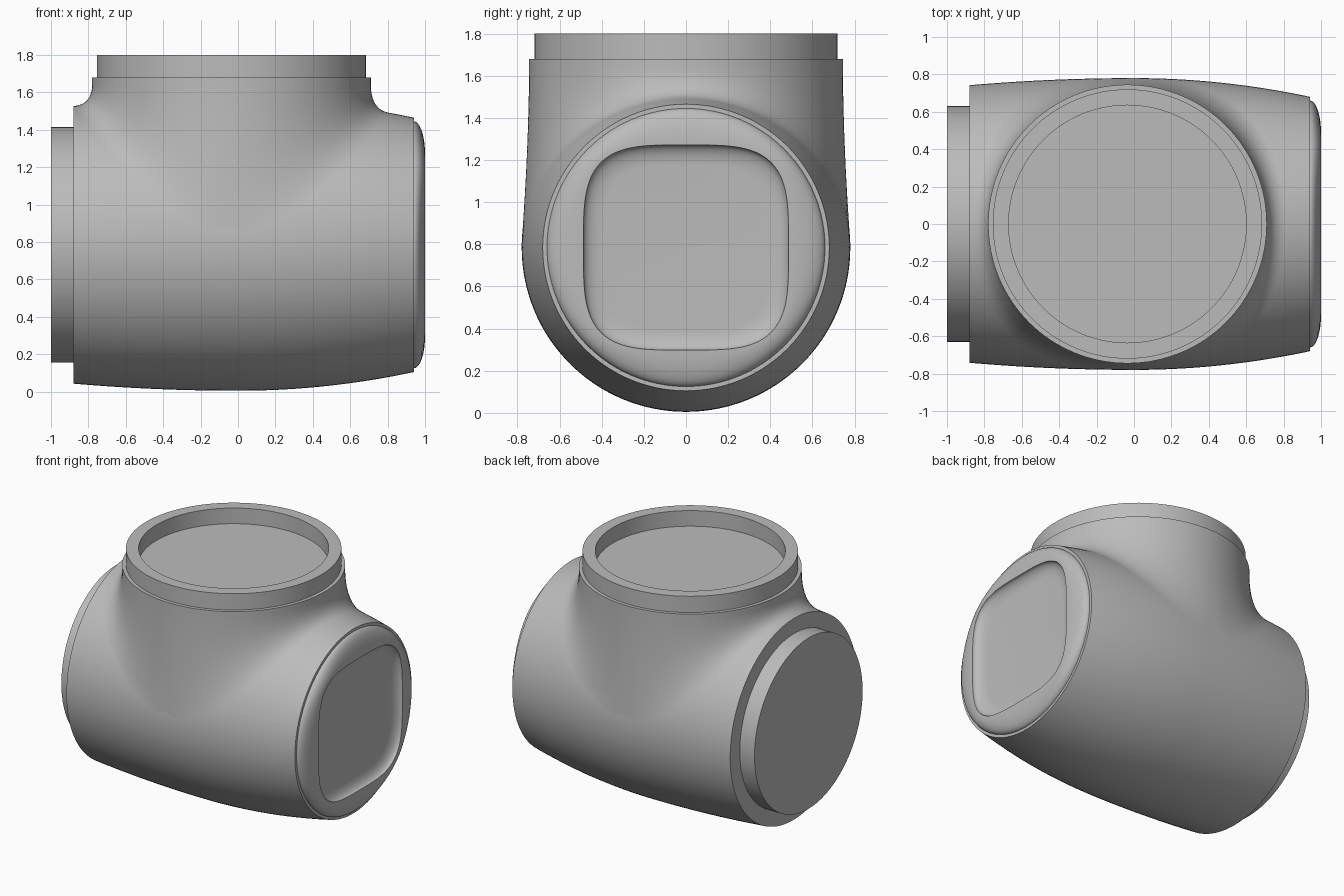
import bpy, bmesh, math

if "Cube" in bpy.data.objects:
    bpy.data.objects.remove(bpy.data.objects["Cube"], do_unlink=True)

N = 128            # segments around every ring
AXIS_Z = 0.785     # height of the barrel axis
NECK_X = -0.035    # position of the neck axis
NECK_R = 0.745

grey = bpy.data.materials.new("plain grey")
grey.use_nodes = True
grey.diffuse_color = (0.5, 0.5, 0.5, 1)
grey.node_tree.nodes["Principled BSDF"].inputs["Base Color"].default_value = (0.5, 0.5, 0.5, 1)


def loft(name, rings, cap_start=True, cap_end=True):
    """Skin a list of rings, each a list of N points, into one object."""
    bm = bmesh.new()
    loops = [[bm.verts.new(p) for p in ring] for ring in rings]
    for a, b in zip(loops, loops[1:]):
        for i in range(N):
            j = (i + 1) % N
            bm.faces.new((a[i], a[j], b[j], b[i]))
    if cap_start:
        bm.faces.new(loops[0])
    if cap_end:
        bm.faces.new(loops[-1])
    bmesh.ops.recalc_face_normals(bm, faces=bm.faces[:])
    mesh = bpy.data.meshes.new(name)
    bm.to_mesh(mesh)
    bm.free()
    mesh.materials.append(grey)
    obj = bpy.data.objects.new(name, mesh)
    bpy.context.collection.objects.link(obj)
    bpy.ops.object.select_all(action='DESELECT')
    obj.select_set(True)
    bpy.context.view_layer.objects.active = obj
    bpy.ops.object.shade_smooth_by_angle(angle=math.radians(32))
    return obj


ANGLES = [2 * math.pi * i / N for i in range(N)]


def barrel_radius(x):
    return 0.78 - (0.049 if x < 0 else 0.113) * x * x


def squircle(a, t, n=3.7):
    return a / (abs(math.cos(t)) ** n + abs(math.sin(t)) ** n) ** (1 / n)


def x_ring(x, radius):
    """Ring around the barrel axis; radius is a number or a function of angle."""
    ring = []
    for t in ANGLES:
        r = radius(t) if callable(radius) else radius
        ring.append((x, r * math.cos(t), AXIS_Z + r * math.sin(t)))
    return ring


def z_ring(z, r):
    return [(NECK_X + r * math.cos(t), r * math.sin(t), z) for t in ANGLES]


# Bulging horizontal barrel
steps = 40
xs = [-0.88 + 1.82 * i / steps for i in range(steps + 1)]
loft("barrel", [x_ring(x, barrel_radius(x)) for x in xs])

# Round plug on the right end
loft("end_plug", [x_ring(-1.0, 0.63), x_ring(-0.87, 0.63)])

# Domed cap on the left end: circle blending to a rounded square, then a dished recess
cap = [x_ring(0.92, 0.66)]
for i in range(13):
    a = math.pi / 2 * i / 12
    k = 1 - math.cos(a)
    cap.append(x_ring(0.94 + 0.06 * math.sin(a),
                      lambda t, k=k: 0.66 * (1 - k) + squircle(0.487, t) * k))
for i in range(1, 11):
    a = math.pi / 2 * i / 10
    inset = 0.1 * (1 - math.cos(a))
    cap.append(x_ring(1.0 - 0.052 * math.sin(a),
                      lambda t, d=inset: squircle(0.487 - d, t)))
loft("end_cap", cap)


# Neck skirt: at each angle a curve runs from the vertical wall onto the barrel
def barrel_top(r, t):
    x = NECK_X + r * math.cos(t)
    y = r * math.sin(t)
    return AXIS_Z + math.sqrt(max(barrel_radius(x) ** 2 - y * y, 0))


def skirt_curve(t):
    r_end = 0.842 + 0.05 * math.sin(2 * t) ** 2 - 0.062 * math.sin(t) ** 2
    if math.cos(t) < 0:      # stay within the barrel end
        r_end = min(r_end, 0.844 / -math.cos(t))
    z_top, z_end = 1.645, barrel_top(r_end, t)
    slope = (z_end - barrel_top(r_end - 0.004, t)) / 0.004
    z_mid = z_end - slope * (r_end - NECK_R)
    z_mid = max(z_end, min(z_mid, z_end + 0.6 * (z_top - z_end)))
    return (NECK_R, z_top), (NECK_R, z_mid), (r_end, z_end)


curves = [skirt_curve(t) for t in ANGLES]
# Recess floor, collar wall, rim, collar side, step, then the skirt
neck = [z_ring(1.685, 0.635), z_ring(1.8, 0.635), z_ring(1.8, 0.72),
        z_ring(1.68, 0.72), z_ring(1.68, NECK_R)]
for i in range(21):
    u = i / 20
    w = ((1 - u) ** 2, 2 * u * (1 - u), u * u)
    ring = []
    for t, pts in zip(ANGLES, curves):
        r = sum(k * p[0] for k, p in zip(w, pts))
        z = sum(k * p[1] for k, p in zip(w, pts))
        ring.append((NECK_X + r * math.cos(t), r * math.sin(t), z))
    neck.append(ring)
loft("neck_and_collar", neck, cap_end=False)
